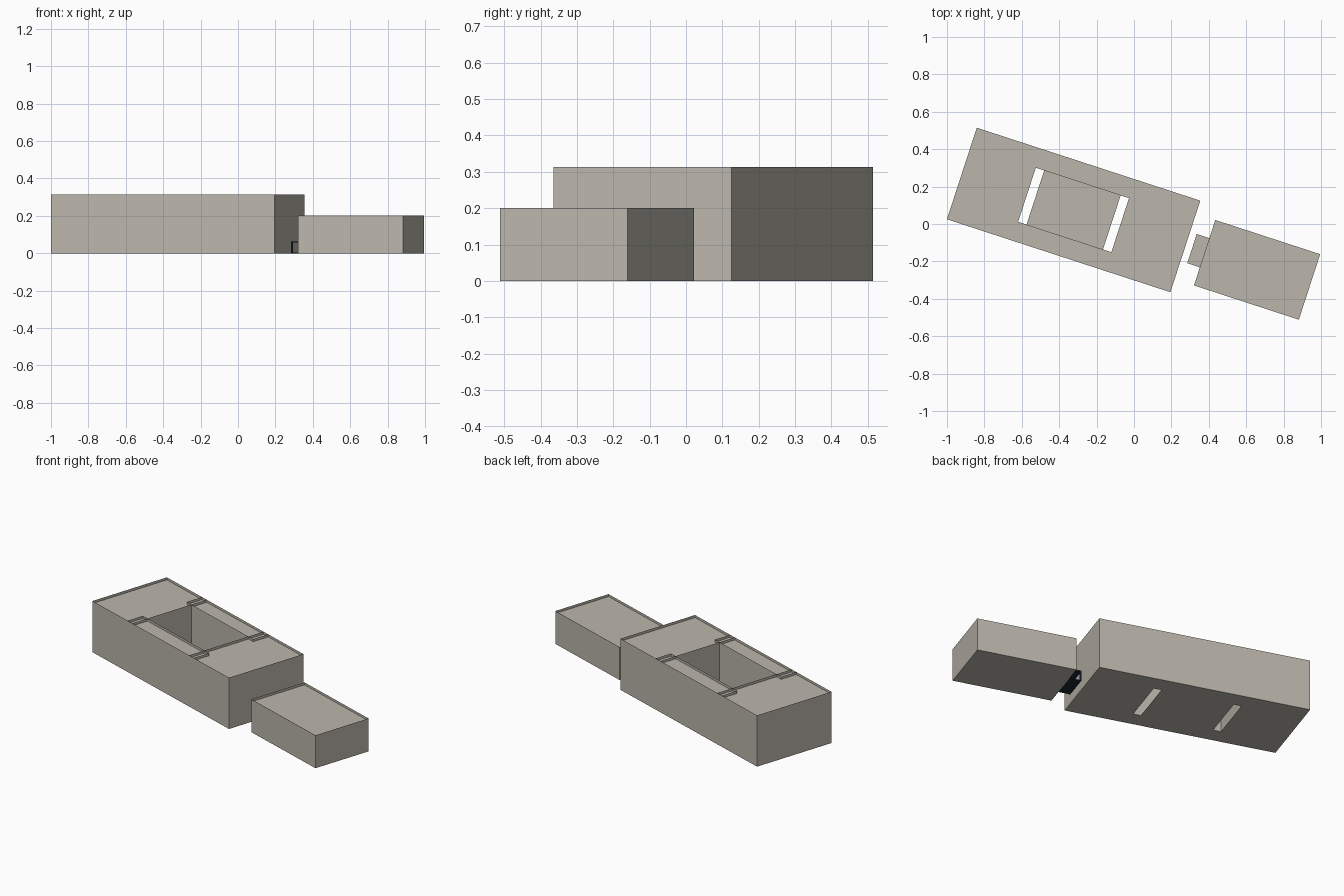
import bpy, bmesh, math
from mathutils import Matrix

if "Cube" in bpy.data.objects:
    bpy.data.objects.remove(bpy.data.objects["Cube"])

ANGLE = -math.radians(18.07)


def material(name, rgb):
    m = bpy.data.materials.new(name)
    m.diffuse_color = (*rgb, 1)
    m.use_nodes = True
    m.node_tree.nodes["Principled BSDF"].inputs["Base Color"].default_value = m.diffuse_color
    return m


STONE = material("warm_stone", (0.50, 0.47, 0.41))
NAVY = material("dark_navy_metal", (0.010, 0.020, 0.035))


def place(name, bm, origin, mat):
    """Turn a bmesh in local site axes into a placed object."""
    me = bpy.data.meshes.new(name)
    bm.to_mesh(me)
    bm.free()
    me.materials.append(mat)
    ob = bpy.data.objects.new(name, me)
    ob.matrix_world = Matrix.Translation((*origin, 0)) @ Matrix.Rotation(ANGLE, 4, 'Z')
    bpy.context.collection.objects.link(ob)
    return ob


def corners(u0, u1, v0, v1):
    return [(u0, v0), (u1, v0), (u1, v1), (u0, v1)]


def plate(bm, rect, z, up=True):
    vs = [bm.verts.new((u, v, z)) for u, v in corners(*rect)]
    bm.faces.new(vs if up else vs[::-1])


def block(name, rect, levels, top, origin):
    """Sheet walls rising past the sunken roof, a base and storey floors."""
    bm = bmesh.new()
    c = corners(*rect)
    lo = [bm.verts.new((u, v, 0)) for u, v in c]
    hi = [bm.verts.new((u, v, top)) for u, v in c]
    for i in range(4):
        j = (i + 1) % 4
        bm.faces.new((lo[i], lo[j], hi[j], hi[i]))
    bm.faces.new(lo[::-1])
    for z in levels:
        plate(bm, rect, z)
    place(name, bm, origin, STONE)


def bars(name, boxes, origin, mat):
    """Small boxes given as (u0, u1, v0, v1, z0, z1)."""
    bm = bmesh.new()
    for u0, u1, v0, v1, z0, z1 in boxes:
        m = Matrix.Translation(((u0 + u1) / 2, (v0 + v1) / 2, (z0 + z1) / 2))
        bmesh.ops.create_cube(bm, size=1, matrix=m @ Matrix.Diagonal((u1 - u0, v1 - v0, z1 - z0, 1)))
    place(name, bm, origin, mat)


# Main building: two end blocks joined by two wings around a courtyard
MAIN = (-0.323, 0.075)
L, W, TOP = 0.6285, 0.2575, 0.313
CU, CV, OVERLAP = 0.262, 0.152, 0.305
main_levels = [0.0595 * i for i in range(1, 6)]
block("left_end_block", (-L, -CU, -W, W), main_levels, TOP, MAIN)
block("right_end_block", (CU, L, -W, W), main_levels, TOP, MAIN)
block("front_wing", (-OVERLAP, OVERLAP, -W, -CV), main_levels, TOP, MAIN)
block("back_wing", (-OVERLAP, OVERLAP, CV, W), main_levels, TOP, MAIN)

# Courtyard floor, leaving an open slot at each end
bars("courtyard_floor", [(-0.215, 0.215, -CV, CV, 0, 0.002)], MAIN, STONE)

# Low annex
ANNEX = (0.658, -0.245)
block("annex", (-0.295, 0.295, -0.184, 0.184), [0.062, 0.124, 0.186], 0.201, ANNEX)

# Entrance porch: flat canopy on corner posts over a thin step
PU0, PU1, PV = -0.366, -0.295, 0.082
bars("porch_canopy", [(PU0, PU1, -PV, PV, 0.062, 0.065)], ANNEX, STONE)
bars("porch_frame",
     [(PU0, PU1, -PV, PV, 0.058, 0.062), (PU0, PU1, -PV, PV, 0, 0.003)]
     + [(PU0, PU0 + 0.008, v - 0.004, v + 0.004, 0.003, 0.058) for v in (-PV + 0.004, PV - 0.004)],
     ANNEX, NAVY)
